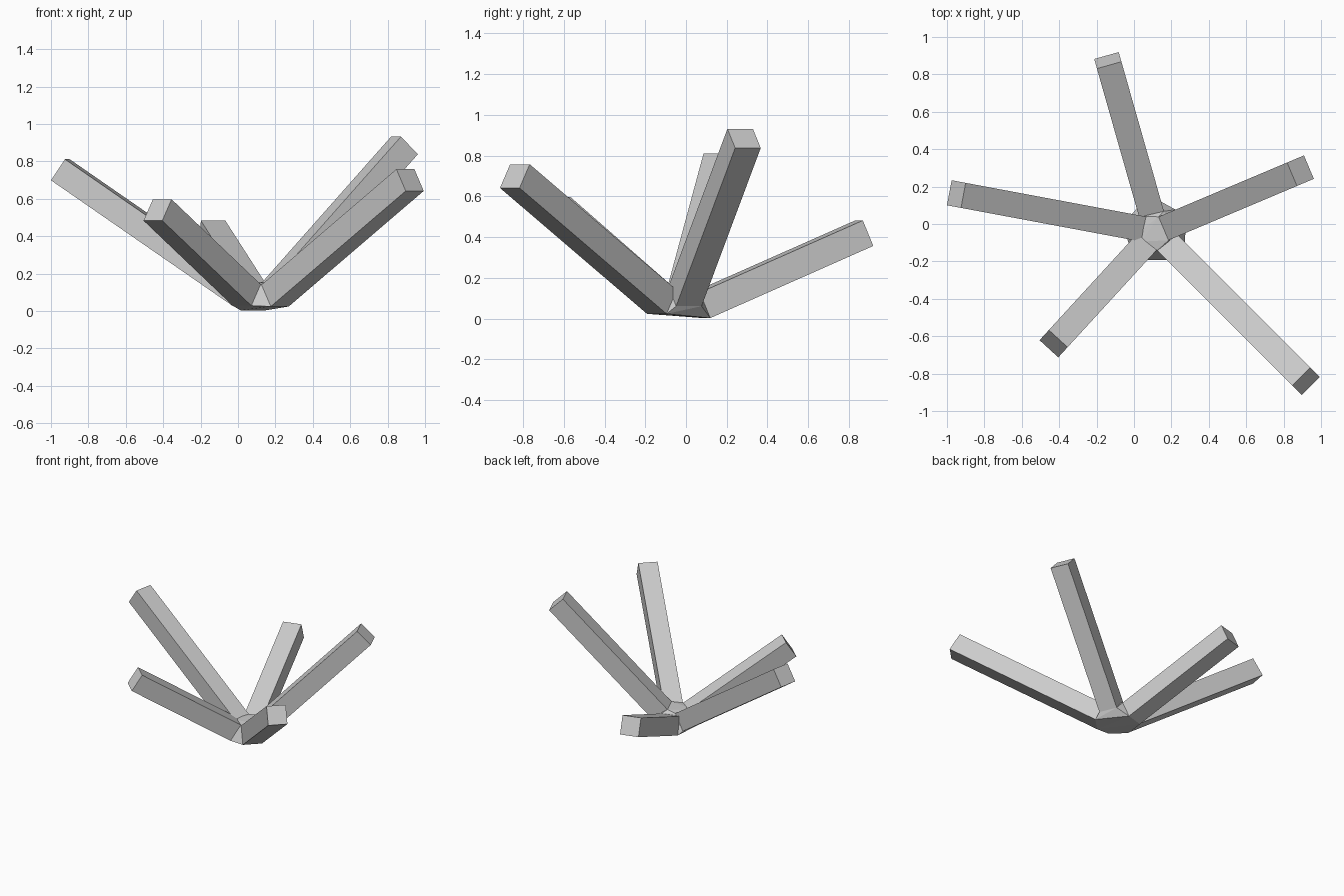
import bpy, bmesh
from mathutils import Vector

if "Cube" in bpy.data.objects:
    bpy.data.objects.remove(bpy.data.objects["Cube"])

HUB = Vector((0.12, -0.04, 0.015))   # point where all arm axes meet
HALF = 0.068                         # half the width of an arm
START = 0.13                         # distance from the hub point to each arm base

TIPS = {
    "left_arm": (-0.95, 0.16, 0.755),
    "back_arm": (-0.14, 0.875, 0.42),
    "right_arm": (0.89, 0.285, 0.885),
    "front_right_arm": (0.92, -0.84, 0.70),
    "front_left_arm": (-0.43, -0.64, 0.54),
}


def frame(centre, axis):
    """Square cross-section with two level edges."""
    side = axis.cross(Vector((0, 0, 1))).normalized()
    up = side.cross(axis).normalized()
    return [centre + HALF * (a * side + b * up)
            for a, b in ((-1, -1), (1, -1), (1, 1), (-1, 1))]


def finish(name, bm):
    bmesh.ops.recalc_face_normals(bm, faces=bm.faces)
    mesh = bpy.data.meshes.new(name)
    bm.to_mesh(mesh)
    bm.free()
    bpy.context.collection.objects.link(bpy.data.objects.new(name, mesh))


# Arms: straight square bars
hub_points = []
for name, tip in TIPS.items():
    tip = Vector(tip)
    axis = (tip - HUB).normalized()
    base = frame(HUB + START * axis, axis)
    hub_points += base
    bm = bmesh.new()
    a = [bm.verts.new(p) for p in base]
    b = [bm.verts.new(p) for p in frame(tip, axis)]
    bm.faces.new(a)
    bm.faces.new(b)
    for i in range(4):
        j = (i + 1) % 4
        bm.faces.new((a[i], a[j], b[j], b[i]))
    finish(name, bm)

# Hub: faceted hull around the arm bases
bm = bmesh.new()
for p in hub_points:
    bm.verts.new(p)
result = bmesh.ops.convex_hull(bm, input=bm.verts)
loose = [v for v in bm.verts if not v.link_faces]
bmesh.ops.delete(bm, geom=loose, context='VERTS')
finish("hub", bm)
